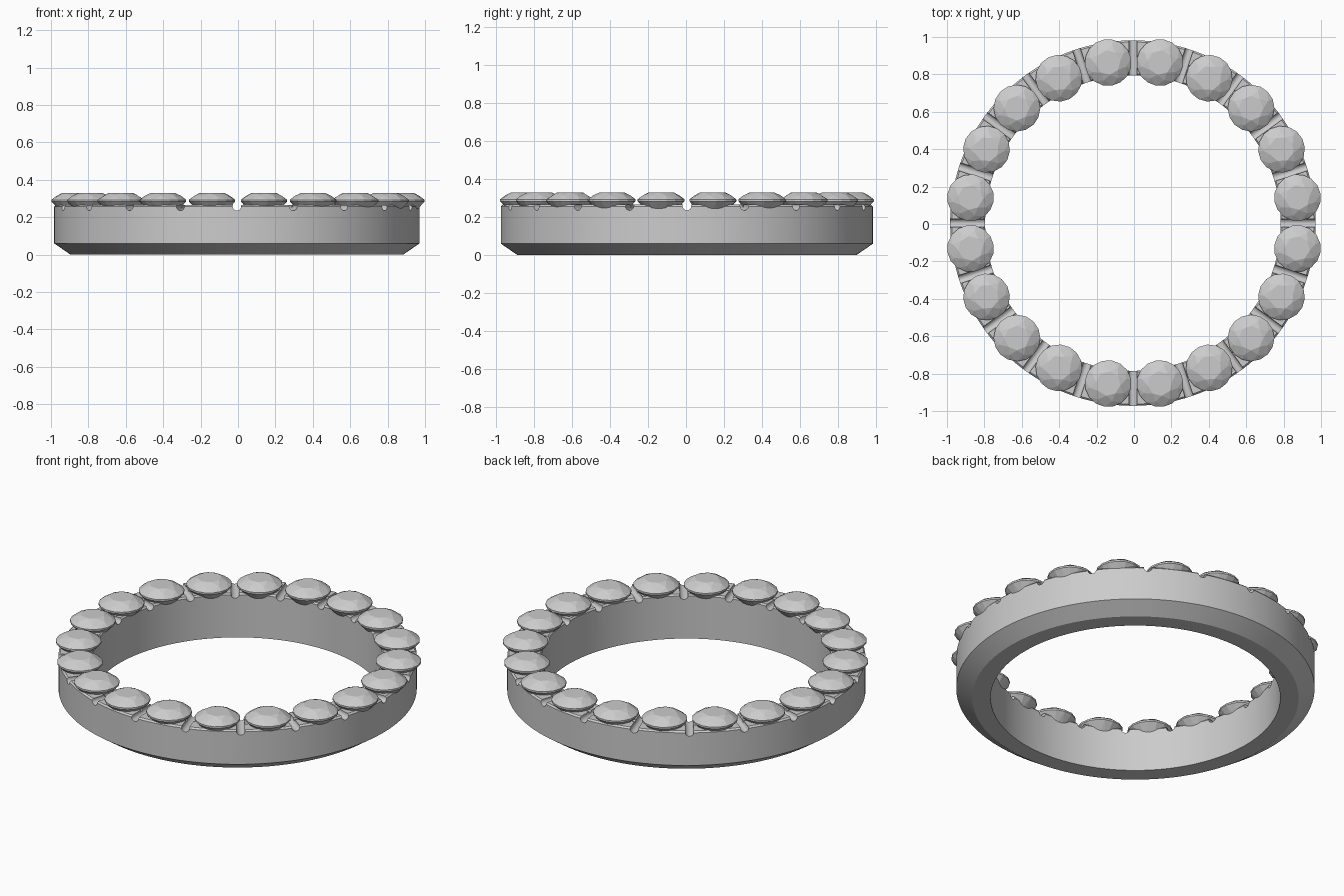
import bpy, bmesh
from math import sin, cos, pi, radians
from mathutils import Matrix, Vector

if "Cube" in bpy.data.objects:
    bpy.data.objects.remove(bpy.data.objects["Cube"])

COUNT = 20        # stones around the ring
CX, CY = -0.006, 0.005


def new_object(name, bm):
    bmesh.ops.recalc_face_normals(bm, faces=bm.faces[:])
    mesh = bpy.data.meshes.new(name)
    bm.to_mesh(mesh)
    bm.free()
    obj = bpy.data.objects.new(name, mesh)
    bpy.context.collection.objects.link(obj)
    return obj


def ring(r, z, n, offset=0.0):
    return [Vector((r * cos(2 * pi * (i + offset) / n),
                    r * sin(2 * pi * (i + offset) / n), z)) for i in range(n)]


# Band: lathed cross-section with chamfered foot and a shallow top channel
profile = [(0.79, 0.0), (0.89, 0.0), (0.977, 0.06), (0.977, 0.256),
           (0.968, 0.265), (0.895, 0.265), (0.89, 0.253), (0.876, 0.253),
           (0.871, 0.265), (0.798, 0.265), (0.79, 0.256)]
bm = bmesh.new()
rows = [[bm.verts.new(p) for p in ring(r, z, 160, 0.5)] for r, z in profile]
for a, b in zip(rows, rows[1:] + rows[:1]):
    for i in range(160):
        j = (i + 1) % 160
        bm.faces.new((a[i], a[j], b[j], b[i]))
band = new_object("band", bm)
band.location = (CX, CY, 0)

# Rounded radial notches between neighbouring stones
bm = bmesh.new()
for k in range(COUNT):
    m = (Matrix.Rotation(2 * pi * k / COUNT, 4, 'Z')
         @ Matrix.Translation((0.885, 0, 0.258))
         @ Matrix.Rotation(pi / 2, 4, 'Y'))
    bmesh.ops.create_cone(bm, cap_ends=True, segments=16, radius1=0.023,
                          radius2=0.023, depth=0.3, matrix=m)
cutter = new_object("notch_cutter", bm)
cutter.location = band.location
cutter.hide_render = True

mod = band.modifiers.new("notches", 'BOOLEAN')
mod.object = cutter
mod.operation = 'DIFFERENCE'
mod.solver = 'EXACT'
bpy.context.view_layer.objects.active = band
band.select_set(True)
bpy.context.view_layer.update()
bpy.ops.object.modifier_apply(modifier=mod.name)
bpy.data.objects.remove(cutter)
bpy.ops.object.shade_smooth_by_angle(angle=radians(30))

# Brilliant-cut stone: faceted hull of table, crown, girdle and pavilion
bm = bmesh.new()
points = (ring(0.066, 0.330, 8) + ring(0.098, 0.314, 8, 0.5)
          + ring(0.125, 0.293, 16) + ring(0.125, 0.283, 16)
          + ring(0.055, 0.208, 8, 0.5) + [Vector((0, 0, 0.165))])
for p in points:
    bm.verts.new(p)
bmesh.ops.convex_hull(bm, input=bm.verts[:])
stone = new_object("stone_01", bm)

# Twenty stones set around the band
for k in range(COUNT):
    obj = stone
    if k:
        obj = bpy.data.objects.new(f"stone_{k + 1:02d}", stone.data)
        bpy.context.collection.objects.link(obj)
    a = 2 * pi * (k + 0.5) / COUNT
    obj.location = (0.885 * cos(a), CY + 0.869 * sin(a), 0)
    obj.rotation_euler = (0, 0, a)
